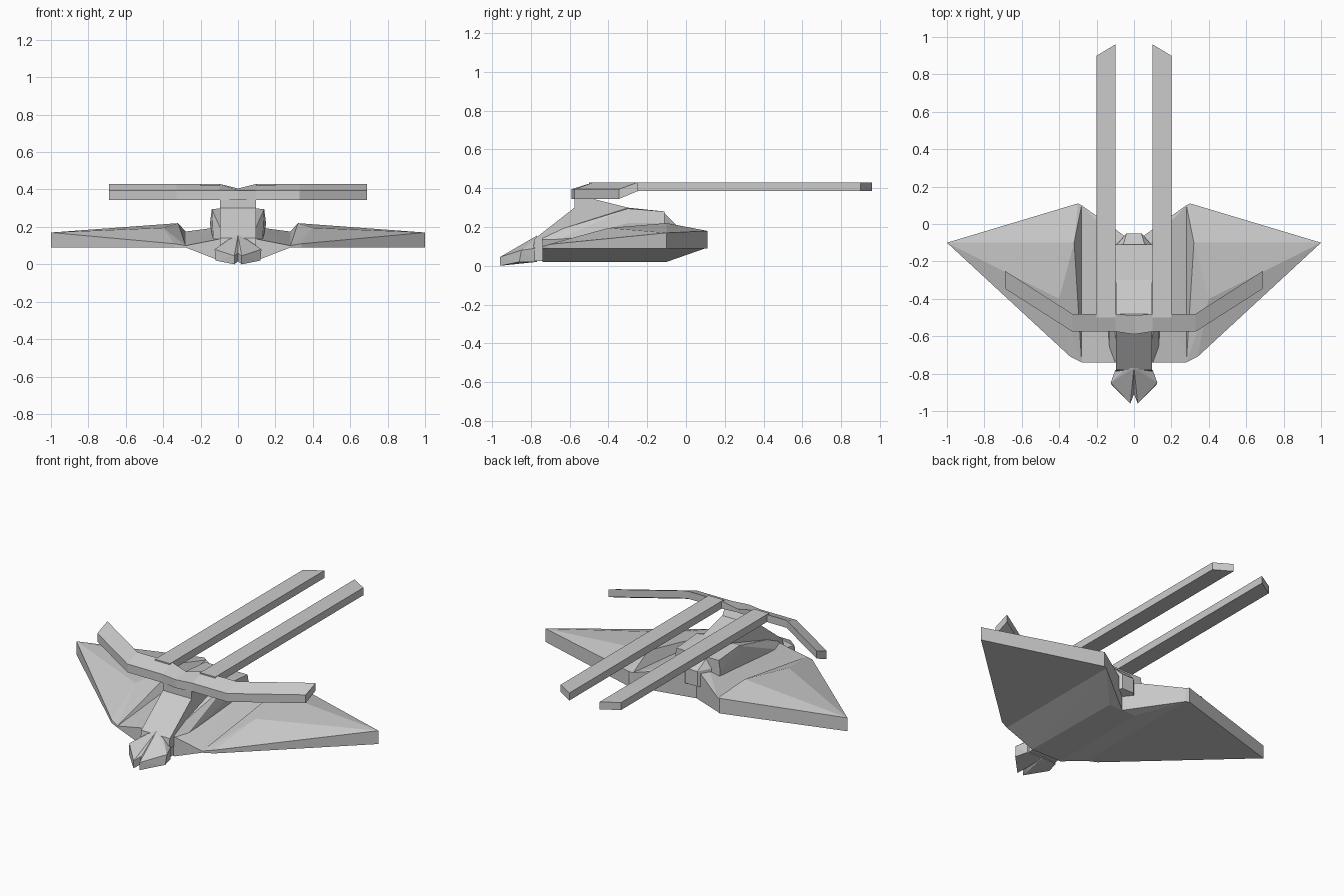
import bpy
import bmesh

cube = bpy.data.objects.get("Cube")
if cube:
    bpy.data.objects.remove(cube, do_unlink=True)

grey = bpy.data.materials.new("hull_grey")
grey.use_nodes = True
grey.diffuse_color = (0.6, 0.6, 0.6, 1)
shader = next(n for n in grey.node_tree.nodes if n.type == 'BSDF_PRINCIPLED')
shader.inputs["Base Color"].default_value = grey.diffuse_color


def finish(name, bm):
    """Turn a bmesh into a flat shaded grey object."""
    bmesh.ops.recalc_face_normals(bm, faces=bm.faces)
    mesh = bpy.data.meshes.new(name)
    bm.to_mesh(mesh)
    bm.free()
    mesh.materials.append(grey)
    obj = bpy.data.objects.new(name, mesh)
    bpy.context.collection.objects.link(obj)
    return obj


def solid(name, points):
    """Faceted convex block around a few corner points."""
    bm = bmesh.new()
    for p in points:
        bm.verts.new(p)
    result = bmesh.ops.convex_hull(bm, input=bm.verts)
    loose = set(result["geom_interior"] + result["geom_unused"])
    bmesh.ops.delete(bm, geom=[v for v in loose if isinstance(v, bmesh.types.BMVert)],
                     context='VERTS')
    bmesh.ops.dissolve_limit(bm, angle_limit=0.01, verts=bm.verts, edges=bm.edges)
    return finish(name, bm)


def loft(name, rings):
    """Skin a run of equal rings and cap both ends."""
    bm = bmesh.new()
    loops = [[bm.verts.new(p) for p in ring] for ring in rings]
    count = len(loops[0])
    for a, b in zip(loops, loops[1:]):
        for i in range(count):
            j = (i + 1) % count
            bm.faces.new((a[i], a[j], b[j], b[i]))
    bm.faces.new(loops[0])
    bm.faces.new(loops[-1])
    return finish(name, bm)


def flip(points, side):
    return [(x * side, y, z) for x, y, z in points]


# Central spine: side profile drawn across the width
profile = [(-0.79, 0.08), (-0.78, 0.14), (-0.575, 0.30), (-0.575, 0.38),
           (-0.5, 0.38), (-0.48, 0.345), (-0.3, 0.30), (-0.11, 0.28), (-0.11, 0.08)]
loft("central_spine", [[(x, y, z) for y, z in profile] for x in (-0.095, 0.095)])

# Rear engine block, tapering backwards
solid("rear_engine",
      [(s * x, y, z) for s in (-1, 1) for x, y, z in
       [(0.1, -0.12, 0.1), (0.1, -0.12, 0.22), (0.06, -0.12, 0.28),
        (0.04, -0.05, 0.12), (0.04, -0.05, 0.21)]])

# Overhead boom: centre saddle and swept arms in one run
arm = [  # x, back y, front y, back top z
    (0.1, -0.48, -0.575, 0.43),
    (0.33, -0.48, -0.575, 0.43),
    (0.69, -0.25, -0.345, 0.43)]
stations = [(-x, b, f, t) for x, b, f, t in reversed(arm)]
stations += [(0, -0.49, -0.59, 0.405)] + arm
loft("overhead_boom", [[(x, b, t), (x, f, 0.395), (x, f, 0.345), (x, b, 0.385)]
                       for x, b, f, t in stations])

for side, label in ((1, "left"), (-1, "right")):
    # Long overhead rail with a slanted rear end
    loft(label + "_rail",
         [flip([(0.1, y1, z), (0.2, y2, z), (0.2, y2, z + 0.045), (0.1, y1, z + 0.045)], side)
          for y1, y2, z in ((-0.5, -0.5, 0.385), (0.96, 0.9, 0.385))])

    # Half of the keel hull with its sloping deck and notched stern
    solid(label + "_hull", flip([
        (0, -0.74, 0.02), (0.1, -0.74, 0.02), (0.28, -0.74, 0.09),
        (0.28, -0.74, 0.1), (0.1, -0.74, 0.135), (0, -0.74, 0.135),
        (0, -0.1, 0.02), (0.09, -0.1, 0.02), (0.09, -0.1, 0.2), (0, -0.1, 0.2),
        (0.28, 0.1, 0.09), (0.28, 0.1, 0.175)], side))

    # Broad faceted wing
    solid(label + "_wing", flip([
        (0.28, 0.1, 0.09), (0.28, 0.1, 0.175), (0.3, 0.11, 0.18), (0.3, 0.11, 0.09),
        (1, -0.1, 0.09), (1, -0.1, 0.17), (0.32, -0.1, 0.22), (0.4, -0.4, 0.195),
        (0.34, -0.71, 0.09), (0.34, -0.71, 0.11),
        (0.28, -0.74, 0.09), (0.28, -0.74, 0.1)], side))

    # Shoulder fairing beside the spine
    solid(label + "_shoulder", flip([
        (0.08, -0.74, 0.1), (0.08, -0.74, 0.16), (0.13, -0.74, 0.1),
        (0.08, -0.3, 0.3), (0.14, -0.3, 0.295), (0.15, -0.3, 0.22),
        (0.08, -0.11, 0.28), (0.14, -0.11, 0.28), (0.15, -0.11, 0.22),
        (0.14, -0.11, 0.15), (0.08, -0.11, 0.15)], side))

    # Half of the split nose
    solid(label + "_nose", flip([
        (0, -0.77, 0.155), (0.04, -0.77, 0.14), (0.1, -0.78, 0.09), (0.125, -0.85, 0.08),
        (0.12, -0.86, 0.02), (0.1, -0.78, 0.02), (0, -0.77, 0.02),
        (0.02, -0.96, 0.045), (0.02, -0.96, 0), (0, -0.91, 0.06), (0, -0.91, 0.015)], side))

# Neck joining nose and hull
solid("neck", [(x, y, z) for x in (-0.09, 0.09) for y in (-0.8, -0.72) for z in (0.025, 0.1)])
